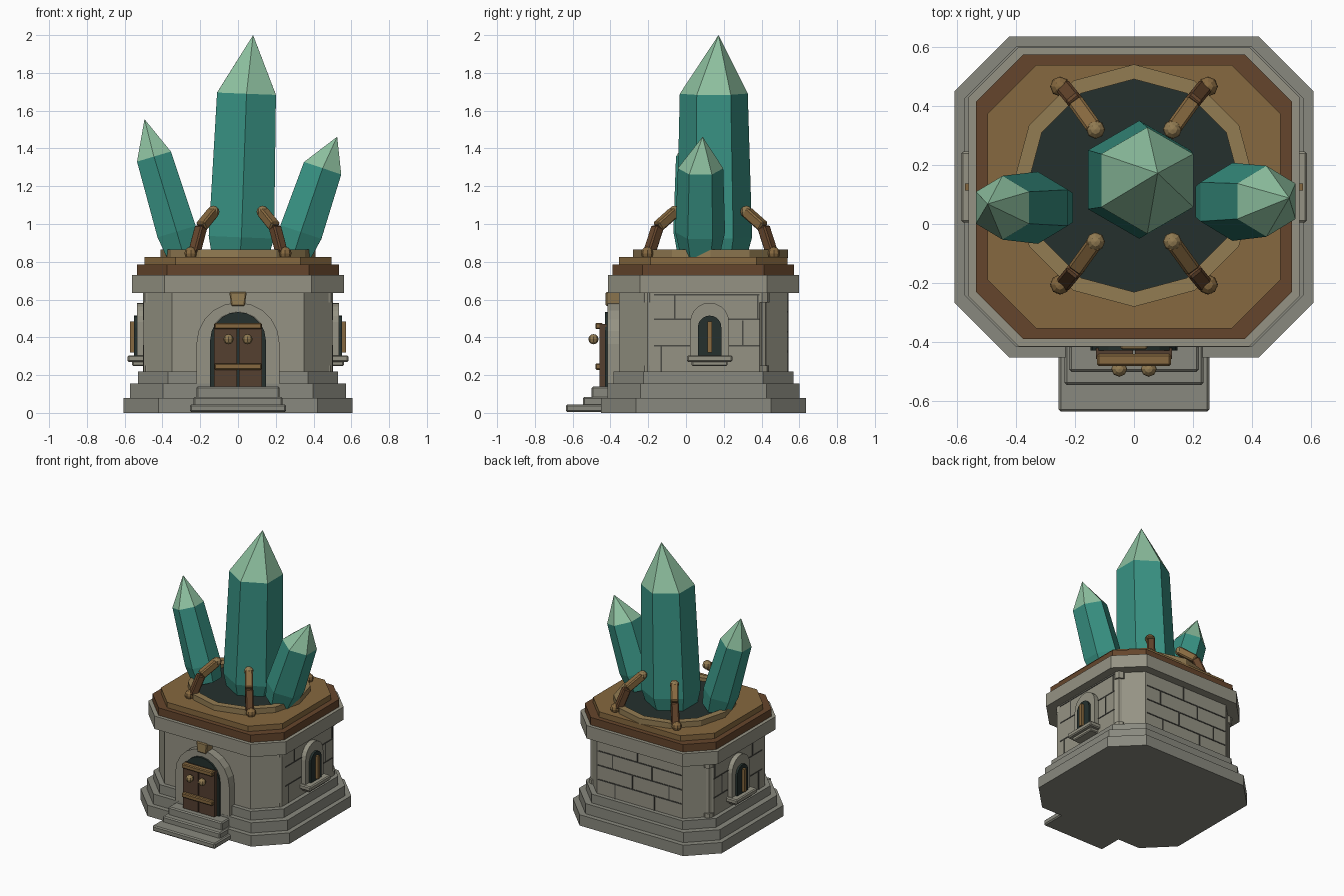
import bpy, bmesh
from math import pi, sin, cos
from mathutils import Vector, Matrix

if "Cube" in bpy.data.objects:
    bpy.data.objects.remove(bpy.data.objects["Cube"])


def material(name, rgb):
    m = bpy.data.materials.new(name)
    m.diffuse_color = (*rgb, 1)
    m.use_nodes = True
    m.node_tree.nodes["Principled BSDF"].inputs["Base Color"].default_value = m.diffuse_color
    return m


STONE = material("stone", (0.30, 0.29, 0.23))
PLINTH = material("plinth_stone", (0.25, 0.25, 0.21))
MORTAR = material("mortar", (0.07, 0.07, 0.06))
BROWN = material("brown_wood", (0.13, 0.06, 0.025))
DOOR = material("door_wood", (0.09, 0.05, 0.03))
TAN = material("tan_wood", (0.24, 0.14, 0.05))
GOLD = material("light_wood", (0.29, 0.20, 0.085))
DARK = material("dark_opening", (0.018, 0.03, 0.027))
TEAL = material("crystal", (0.04, 0.29, 0.23))
TIP = material("crystal_tip", (0.27, 0.53, 0.35))
CY = 0.092  # y centre of the building

# frames mapping (along, up, outward) to world
FRONT = Matrix(((1, 0, 0), (0, 0, -1), (0, 1, 0))).to_4x4()
BACK = Matrix(((1, 0, 0), (0, 0, 1), (0, 1, 0))).to_4x4()
RIGHT = Matrix(((0, 0, 1), (1, 0, 0), (0, 1, 0))).to_4x4()
LEFT = Matrix(((0, 0, -1), (1, 0, 0), (0, 1, 0))).to_4x4()


def finish(name, bm, *mats):
    bmesh.ops.recalc_face_normals(bm, faces=bm.faces)
    me = bpy.data.meshes.new(name)
    bm.to_mesh(me)
    bm.free()
    for m in mats:
        me.materials.append(m)
    ob = bpy.data.objects.new(name, me)
    bpy.context.collection.objects.link(ob)
    return ob


def prism(name, pts, h0, h1, mat, frame=Matrix(), bevel=0):
    bm = bmesh.new()
    a, b = [[bm.verts.new(frame @ Vector((x, y, h))) for x, y in pts] for h in (h0, h1)]
    n = len(pts)
    bm.faces.new(a)
    bm.faces.new(b)
    for i in range(n):
        j = (i + 1) % n
        bm.faces.new((a[i], a[j], b[j], b[i]))
    ob = finish(name, bm, mat)
    if bevel:
        mod = ob.modifiers.new("edge", 'BEVEL')
        mod.width, mod.segments = bevel, 1
    return ob


def rect(x0, x1, y0, y1):
    return [(x0, y0), (x1, y0), (x1, y1), (x0, y1)]


def octagon(hx, hy, c):
    return [(x, y + CY) for x, y in (
        (c - hx, -hy), (hx - c, -hy), (hx, c - hy), (hx, hy - c),
        (hx - c, hy), (c - hx, hy), (-hx, hy - c), (-hx, c - hy))]


def ngon(r, n, cx=0, cy=0):
    return [(cx + r * sin(2 * pi * i / n), cy + r * cos(2 * pi * i / n)) for i in range(n)]


def arch(cx, r, bottom, spring, n=10):
    return [(cx + r, bottom)] + [(cx + r * cos(pi * i / n), spring + r * sin(pi * i / n))
                                 for i in range(n + 1)] + [(cx - r, bottom)]


def loft(name, rings, apex, mats):
    """Hexagonal crystal: rings are (centre, radius); the apex faces use the second material."""
    bm = bmesh.new()
    axis = (Vector(rings[-1][0]) - Vector(rings[0][0])).normalized()
    q = Vector((0, 0, 1)).rotation_difference(axis)
    loops = [[bm.verts.new(Vector(c) + q @ Vector((x, y, 0))) for x, y in ngon(r, 6)] for c, r in rings]
    bm.faces.new(loops[0])
    top = bm.verts.new(apex)
    for i in range(6):
        j = (i + 1) % 6
        for a, b in zip(loops, loops[1:]):
            bm.faces.new((a[i], a[j], b[j], b[i]))
        bm.faces.new((loops[-1][i], loops[-1][j], top)).material_index = 1
    return finish(name, bm, *mats)


def beam(name, p, q, w, mat):
    p, q = Vector(p), Vector(q)
    d = q - p
    frame = Matrix.Translation(p) @ d.to_track_quat('Z', 'Y').to_matrix().to_4x4()
    return prism(name, rect(-w, w, -w, w), 0, d.length, mat, frame, 0.008)


def ball(name, p, r, mat):
    bm = bmesh.new()
    bmesh.ops.create_uvsphere(bm, u_segments=8, v_segments=6, radius=r, matrix=Matrix.Translation(p))
    return finish(name, bm, mat)


# stacked octagonal body: half x, half y, chamfer, z range
for name, hx, hy, c, z0, z1, mat in (
        ("plinth_lower", 0.607, 0.543, 0.185, 0, 0.08, PLINTH),
        ("plinth_middle", 0.573, 0.508, 0.175, 0.08, 0.155, PLINTH),
        ("plinth_upper", 0.53, 0.476, 0.16, 0.155, 0.22, PLINTH),
        ("walls", 0.5, 0.446, 0.15, 0.22, 0.64, STONE),
        ("cornice", 0.56, 0.506, 0.17, 0.635, 0.73, STONE),
        ("roof_lower", 0.535, 0.481, 0.16, 0.73, 0.785, BROWN),
        ("roof_upper", 0.495, 0.446, 0.165, 0.785, 0.825, TAN)):
    prism(name, octagon(hx, hy, c), z0, z1, mat)

# twelve-sided rim with dark floor
RY = 0.13
bm = bmesh.new()
prof = [(0.41, 0.82), (0.41, 0.865), (0.36, 0.865), (0.36, 0.82)]
rim = [[bm.verts.new((r * sin(i * pi / 6), RY + r * cos(i * pi / 6), z)) for r, z in prof] for i in range(12)]
for i in range(12):
    a, b = rim[i], rim[(i + 1) % 12]
    for k in range(4):
        bm.faces.new((a[k], a[(k + 1) % 4], b[(k + 1) % 4], b[k]))
finish("rim", bm, GOLD)
prism("crystal_bed", ngon(0.365, 12, 0, RY), 0.82, 0.84, DARK)

# crystals
for name, rings, apex in (
        ("crystal_main", [((0.01, 0.15, 0.82), 0.17), ((0.018, 0.15, 0.93), 0.2), ((0.045, 0.147, 1.69), 0.18)],
         (0.08, 0.172, 2.0)),
        ("crystal_left", [((-0.29, 0.055, 0.84), 0.1), ((-0.325, 0.055, 0.96), 0.122), ((-0.445, 0.055, 1.357), 0.108)],
         (-0.495, 0.068, 1.555)),
        ("crystal_right", [((0.295, 0.075, 0.84), 0.105), ((0.333, 0.075, 0.957), 0.132),
                           ((0.448, 0.077, 1.295), 0.12)], (0.525, 0.088, 1.462))):
    loft(name, rings, apex, (TEAL, TIP))

# four bent claws holding the crystals
for sx in (-1, 1):
    for sy in (-1, 1):
        foot, elbow, tip = [(sx * x, RY + sy * y, z) for x, y, z in
                            ((0.232, 0.325, 0.845), (0.195, 0.28, 0.985), (0.13, 0.19, 1.065))]
        beam("claw_lower", foot, elbow, 0.027, BROWN)
        beam("claw_upper", elbow, tip, 0.027, TAN)
        ball("claw_tip", tip, 0.032, GOLD)
        ball("claw_foot", (sx * 0.25, RY + sy * 0.335, 0.845), 0.034, TAN)
        # corner column with cap and base
        x, y = sx * 0.463, 0.105 + sy * 0.297
        for part, r, z0, z1 in (("column", 0.026, 0.22, 0.64), ("column_cap", 0.04, 0.585, 0.635),
                                ("column_base", 0.038, 0.21, 0.25)):
            prism(part, ngon(r, 8, x, y), z0, z1, STONE)

# entrance: arch, opening, door leaves, bands, knobs, keystone
prism("door_surround", arch(0, 0.22, 0.14, 0.365) + arch(0, 0.145, 0.14, 0.39)[::-1], 0.34, 0.415, STONE, FRONT)
prism("door_opening", arch(0, 0.147, 0.14, 0.387), 0.34, 0.428, DARK, FRONT)
for s in (-1, 1):
    prism("door_leaf", rect(*sorted((s * 0.004, s * 0.128)), 0.14, 0.47), 0.42, 0.457, DOOR, FRONT)
    ball("door_knob", (s * 0.05, -0.49, 0.39), 0.027, GOLD)
for z in (0.245, 0.46):
    prism("door_band", rect(-0.125, 0.125, z - 0.017, z + 0.017), 0.44, 0.48, TAN, FRONT, 0.006)
prism("keystone", [(-0.036, 0.565), (0.036, 0.565), (0.046, 0.64), (-0.046, 0.64)], 0.34, 0.425, GOLD, FRONT, 0.006)

# steps
for hx, y, z0, z1 in ((0.255, 0.635, 0.004, 0.045), (0.235, 0.545, 0.03, 0.085), (0.22, 0.5, 0.07, 0.14)):
    prism("step", rect(-hx, hx, z0, z1), 0.38, y, PLINTH, FRONT, 0.008)

# side windows and brick joints: horizontal, then vertical
WY = 0.125
for frame in (LEFT, RIGHT):
    prism("window_frame", arch(WY, 0.103, 0.29, 0.48) + arch(WY, 0.06, 0.29, 0.455)[::-1], 0.48, 0.535, STONE, frame)
    prism("window_opening", arch(WY, 0.062, 0.3, 0.453), 0.48, 0.55, DARK, frame)
    prism("window_bar", rect(WY - 0.012, WY + 0.012, 0.32, 0.485), 0.54, 0.572, TAN, frame)
    prism("window_sill", rect(0.005, 0.245, 0.27, 0.305), 0.48, 0.585, STONE, frame, 0.007)
    prism("sill_bracket", rect(0.03, 0.22, 0.248, 0.275), 0.48, 0.56, STONE, frame, 0.006)
    for z in (0.355, 0.495, 0.625):
        prism("brick_joint", rect(-0.17, 0.39, z - 0.004, z + 0.004), 0.49, 0.503, MORTAR, frame)
    for u, z0 in ((-0.13, 0.22), (0.3, 0.355), (-0.06, 0.495), (0.38, 0.495)):
        prism("brick_joint", rect(u - 0.004, u + 0.004, z0, z0 + 0.135), 0.49, 0.503, MORTAR, frame)
for z in (0.325, 0.43, 0.535):
    prism("brick_joint", rect(-0.34, 0.34, z - 0.004, z + 0.004), 0.53, 0.542, MORTAR, BACK)
for u, z0 in ((-0.12, 0.22), (0.2, 0.22), (-0.24, 0.325), (0.06, 0.325), (-0.1, 0.43), (0.22, 0.43), (0.02, 0.535)):
    prism("brick_joint", rect(u - 0.004, u + 0.004, z0, z0 + 0.105), 0.53, 0.542, MORTAR, BACK)
